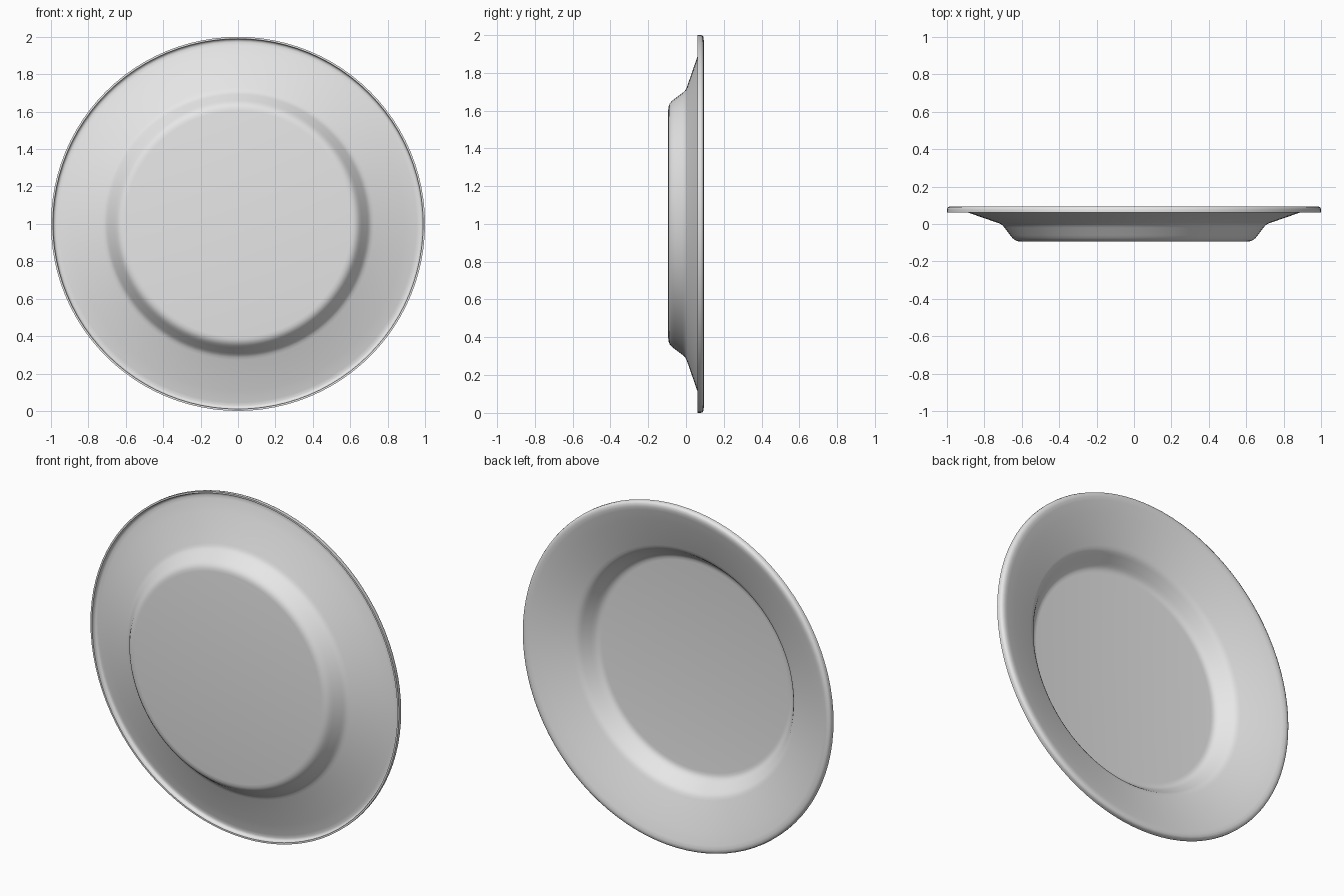
import bpy, bmesh, math

if "Cube" in bpy.data.objects:
    bpy.data.objects.remove(bpy.data.objects["Cube"])

SEG = 96
T = 0.008  # sheet thickness

# Underside (front) profile as (radius, y), centre to rolled lip
under = [(0.0, -0.094), (0.605, -0.094), (0.622, -0.092), (0.637, -0.086),
         (0.650, -0.075), (0.662, -0.060), (0.692, -0.020), (0.702, -0.008),
         (0.713, 0.000), (0.728, 0.006), (0.89, 0.062), (0.955, 0.0815),
         (0.972, 0.085), (0.982, 0.083), (0.988, 0.076), (0.990, 0.062)]
lip = [(1.0, 0.062), (1.0, 0.078), (0.997, 0.087), (0.988, 0.093), (0.972, 0.094)]


def offset(points, dist):
    """Shift a profile sideways by dist along its normals."""
    out = []
    for i in range(len(points)):
        a, b = points[max(i - 1, 0)], points[min(i + 1, len(points) - 1)]
        dr, dy = b[0] - a[0], b[1] - a[1]
        n = math.hypot(dr, dy)
        out.append((points[i][0] - dy / n * dist, points[i][1] + dr / n * dist))
    return out


# Inside (back) surface follows the underside at constant thickness
inside = offset(under[:12], T)
inside[0] = (0.0, under[0][1] + T)
profile = under + lip + inside[::-1]

# Spin the closed profile round the y axis
bm = bmesh.new()
rings = []
for r, y in profile:
    if r < 1e-6:
        rings.append([bm.verts.new((0, y, 1))])
    else:
        rings.append([bm.verts.new((r * math.cos(2 * math.pi * k / SEG), y,
                                    1 + r * math.sin(2 * math.pi * k / SEG)))
                      for k in range(SEG)])
for a, b in zip(rings, rings[1:]):
    for k in range(SEG):
        j = (k + 1) % SEG
        if len(a) == 1:
            bm.faces.new((a[0], b[k], b[j]))
        elif len(b) == 1:
            bm.faces.new((a[k], b[0], a[j]))
        else:
            bm.faces.new((a[k], b[k], b[j], a[j]))
bmesh.ops.recalc_face_normals(bm, faces=bm.faces)
mesh = bpy.data.meshes.new("plate")
bm.to_mesh(mesh)
bm.free()

plate = bpy.data.objects.new("plate", mesh)
bpy.context.collection.objects.link(plate)
grey = bpy.data.materials.new("light grey")
grey.diffuse_color = (0.8, 0.8, 0.8, 1)
grey.use_nodes = True
grey.node_tree.nodes["Principled BSDF"].inputs["Base Color"].default_value = grey.diffuse_color
mesh.materials.append(grey)

bpy.context.view_layer.objects.active = plate
plate.select_set(True)
bpy.ops.object.shade_smooth_by_angle(angle=math.radians(40))
